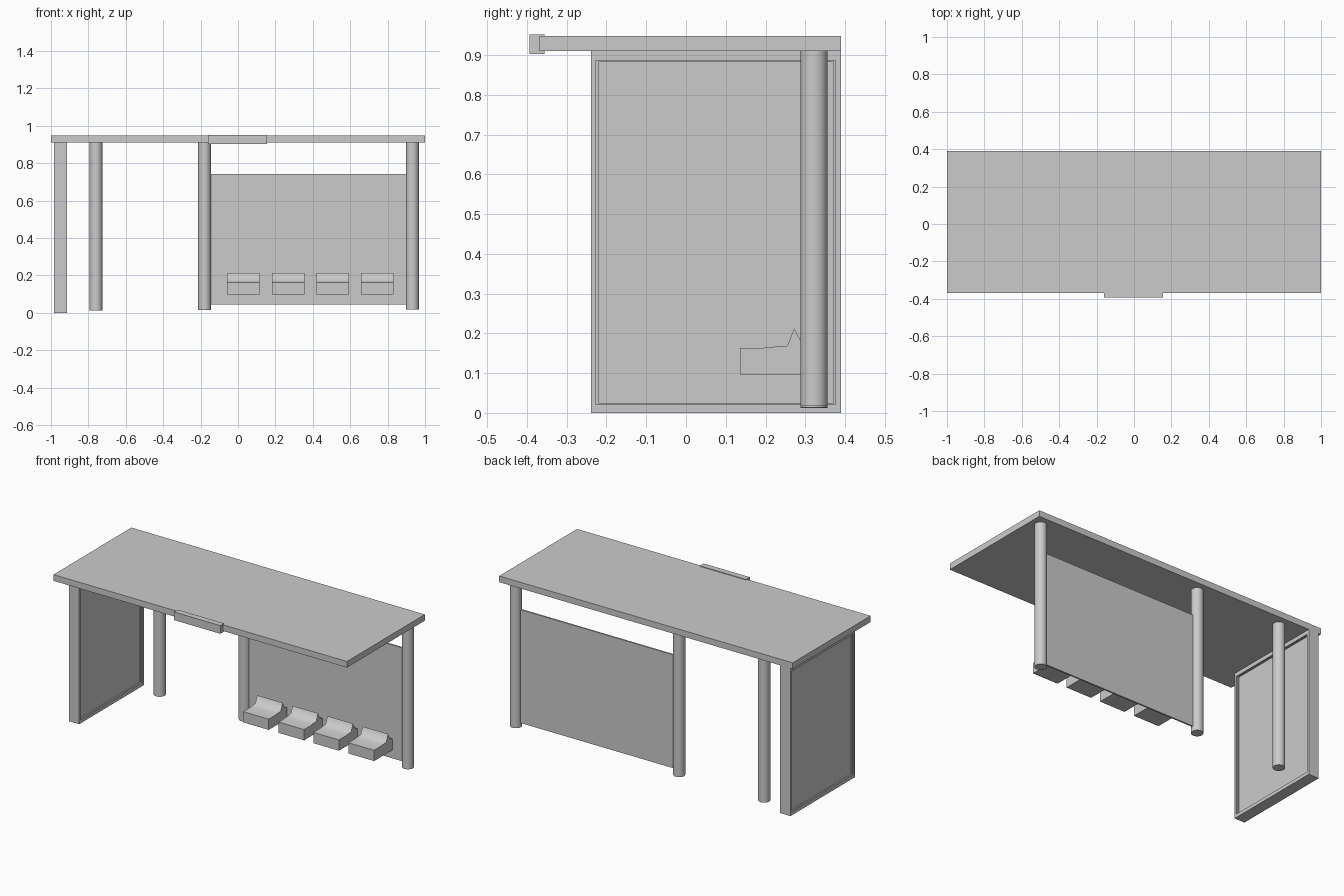
import bpy, bmesh

if "Cube" in bpy.data.objects:
    bpy.data.objects.remove(bpy.data.objects["Cube"])


def finish(name, bm):
    bmesh.ops.recalc_face_normals(bm, faces=bm.faces)
    mesh = bpy.data.meshes.new(name)
    bm.to_mesh(mesh)
    bm.free()
    obj = bpy.data.objects.new(name, mesh)
    bpy.context.collection.objects.link(obj)
    return obj


def smooth(obj, angle):
    bpy.ops.object.select_all(action='DESELECT')
    bpy.context.view_layer.objects.active = obj
    obj.select_set(True)
    bpy.ops.object.shade_smooth_by_angle(angle=angle)


def box(name, x, y, z):
    bm = bmesh.new()
    bmesh.ops.create_cube(bm, size=1)
    for v in bm.verts:
        v.co = [(a + b) / 2 + c * (b - a) for (a, b), c in zip((x, y, z), v.co)]
    return finish(name, bm)


def loft(name, rings):
    """Join equal-length rings of points and cap both ends."""
    bm = bmesh.new()
    loops = [[bm.verts.new(p) for p in ring] for ring in rings]
    n = len(loops[0])
    for a, b in zip(loops, loops[1:]):
        for i in range(n):
            j = (i + 1) % n
            bm.faces.new((a[i], a[j], b[j], b[i]))
    bm.faces.new(loops[0])
    bm.faces.new(loops[-1])
    return finish(name, bm)


# Roof slab and the plate on its front edge
box("roof", (-1, 1), (-0.368, 0.39), (0.91, 0.948))
box("fascia_plate", (-0.16, 0.155), (-0.393, -0.356), (0.902, 0.952))

# Round posts along the back
for i, (x, z0) in enumerate(((-0.759, 0.012), (-0.179, 0.014), (0.933, 0.018))):
    bm = bmesh.new()
    bmesh.ops.create_cone(bm, cap_ends=True, segments=32, radius1=0.034,
                          radius2=0.034, depth=0.912 - z0)
    bmesh.ops.translate(bm, verts=bm.verts, vec=(x, 0.322, (0.912 + z0) / 2))
    smooth(finish(f"post_{i + 1}", bm), 0.6)

# Back wall between two posts
box("back_wall", (-0.16, 0.915), (0.316, 0.326), (0.045, 0.743))

# End panel: framed on both sides with a small step down to the pane
outer = (-0.239, 0.39, 0.0, 0.91)
opening = (-0.227, 0.376, 0.021, 0.886)
pane = (-0.219, 0.37, 0.023, 0.884)
steps = [(0.020, pane), (0.028, pane), (0.028, opening), (0.035, opening), (0.035, outer)]
steps = [(-d, r) for d, r in steps] + steps[::-1]
loft("end_panel", [[(-0.95 + d, y0, z0), (-0.95 + d, y1, z0),
                    (-0.95 + d, y1, z1), (-0.95 + d, y0, z1)]
                   for d, (y0, y1, z0, z1) in steps])

# Seats: one side profile (y, z) extruded along x
profile = [(0.136, 0.097), (0.136, 0.163), (0.21, 0.164), (0.216, 0.166),
           (0.254, 0.168), (0.272, 0.212), (0.29, 0.178), (0.316, 0.165),
           (0.316, 0.097)]
for i, x in enumerate((0.027, 0.268, 0.506, 0.745)):
    seat = loft(f"seat_{i + 1}", [[(x + s * 0.087, y, z) for y, z in profile]
                                  for s in (-1, 1)])
    smooth(seat, 1.22)
